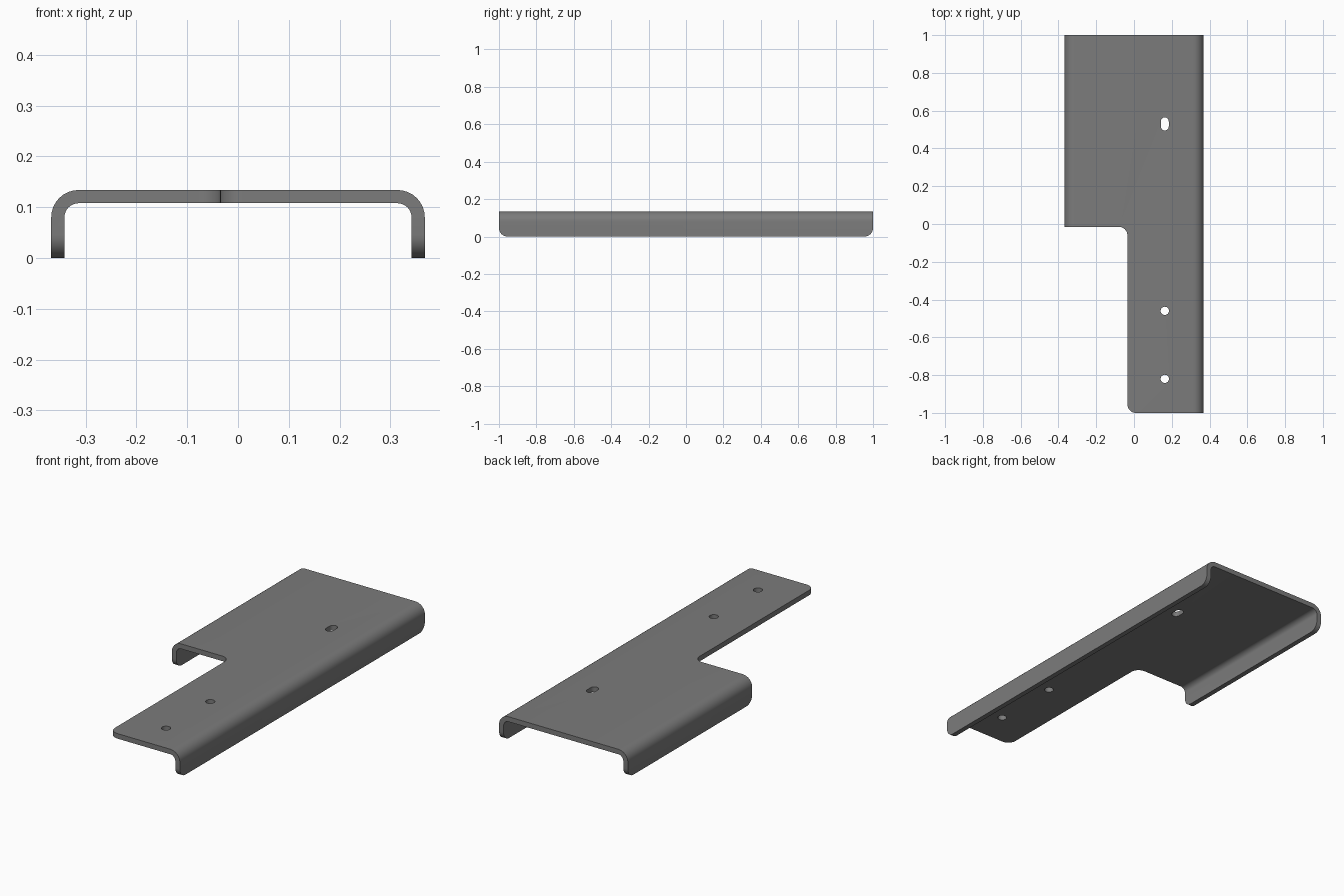
import bpy, bmesh, math
from mathutils import Vector

if "Cube" in bpy.data.objects:
    bpy.data.objects.remove(bpy.data.objects["Cube"])

# Main dimensions
W, H, T = 0.368, 0.134, 0.026      # half width, height, sheet thickness
BEND = 0.054                       # outer bend radius
R = 0.045                          # corner radius
NOTCH_X, NOTCH_Y = -0.035, -0.015


def arc(cx, cy, r, a0, a1, n=8):
    return [(cx + r * math.cos(math.radians(a0 + (a1 - a0) * i / n)),
             cy + r * math.sin(math.radians(a0 + (a1 - a0) * i / n))) for i in range(n + 1)]


def prism(name, pts, axis, lo, hi):
    """Extrude a closed 2D outline along the given axis."""
    place = {'x': lambda p: (lo, p[0], p[1]),
             'y': lambda p: (p[0], lo, p[1]),
             'z': lambda p: (p[0], p[1], lo)}[axis]
    step = Vector([(hi - lo) if a == axis else 0 for a in 'xyz'])
    bm = bmesh.new()
    face = bm.faces.new([bm.verts.new(place(p)) for p in pts])
    ext = bmesh.ops.extrude_face_region(bm, geom=[face], use_keep_orig=True)
    bmesh.ops.translate(bm, vec=step,
                        verts=[g for g in ext['geom'] if isinstance(g, bmesh.types.BMVert)])
    bmesh.ops.recalc_face_normals(bm, faces=bm.faces)
    mesh = bpy.data.meshes.new(name)
    bm.to_mesh(mesh)
    bm.free()
    ob = bpy.data.objects.new(name, mesh)
    bpy.context.collection.objects.link(ob)
    return ob


# Bent sheet: U-shaped channel profile run along y
right = [(W - T, 0), (W, 0)] + arc(W - BEND, H - BEND, BEND, 0, 90)
inner = arc(W - BEND, H - BEND, BEND - T, 90, 0)
profile = (right + [(-x, z) for x, z in reversed(right)]
           + [(-x, z) for x, z in reversed(inner)] + inner)
bracket = prism("bracket", profile, 'y', -1, 1)

cutters = []

# Front left notch with a filleted inside corner and a rounded tongue corner
notch = ([(-0.5, -1.1), (NOTCH_X + R, -1.1)]
         + arc(NOTCH_X + R, -1 + R, R, 270, 180)
         + arc(NOTCH_X - R, NOTCH_Y - R, R, 0, 90)
         + [(-0.5, NOTCH_Y)])
cutters.append(prism("notch_cutter", notch, 'z', -0.1, 0.3))

# Rounded lower corners of both flanges
for side, y, s in ((1, -1, 1), (1, 1, -1), (-1, NOTCH_Y, 1), (-1, 1, -1)):
    curve = [(y + s * (R - c), R - d) for c, d in arc(0, 0, R, 90, 0)]
    corner = [(y - s * 0.02, -0.02), (y + s * R, -0.02)] + curve + [(y - s * 0.02, R)]
    x0, x1 = sorted((side * 0.3, side * 0.45))
    cutters.append(prism("flange_corner_cutter", corner, 'x', x0, x1))

# Two round holes and one slot
for y, r, half in ((-0.46, 0.022, 0), (-0.82, 0.022, 0), (0.53, 0.021, 0.0135)):
    top = arc(0.163, y + half, r, 0, 180, 12)
    bottom = arc(0.163, y - half, r, 180, 360, 12)
    outline = top + bottom if half else top[:-1] + bottom[:-1]
    cutters.append(prism("hole_cutter", outline, 'z', 0.05, 0.2))

bpy.context.view_layer.objects.active = bracket
bracket.select_set(True)
for c in cutters:
    mod = bracket.modifiers.new("cut", 'BOOLEAN')
    mod.operation, mod.solver, mod.object = 'DIFFERENCE', 'EXACT', c
    bpy.ops.object.modifier_apply(modifier=mod.name)
    bpy.data.objects.remove(c)

# Painted metal
grey = bpy.data.materials.new("dark grey metal")
grey.diffuse_color = (0.2, 0.2, 0.2, 1)
grey.use_nodes = True
grey.node_tree.nodes["Principled BSDF"].inputs["Base Color"].default_value = grey.diffuse_color
bracket.data.materials.clear()
bracket.data.materials.append(grey)
bpy.ops.object.shade_smooth_by_angle(angle=math.radians(30))
